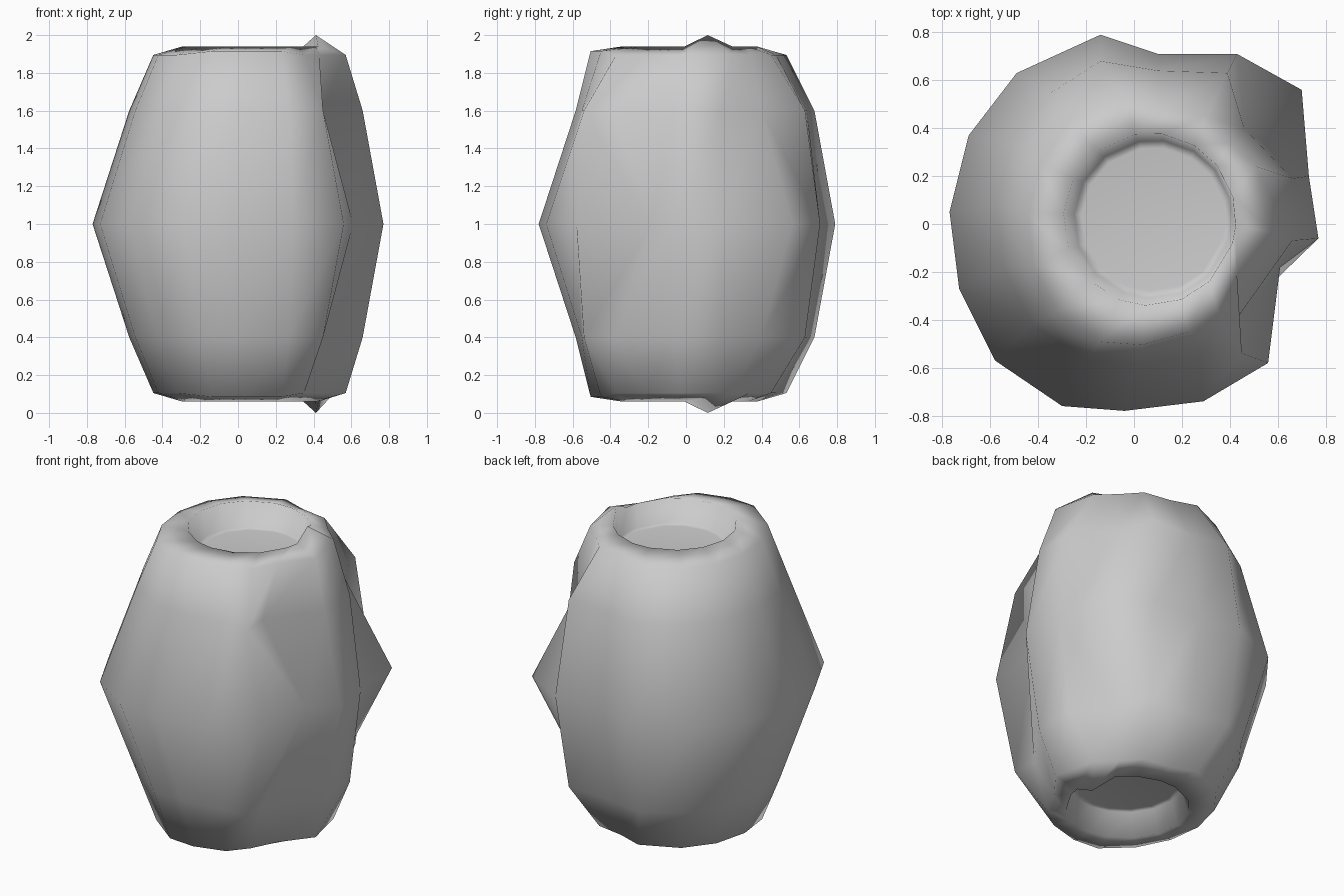
import bpy, bmesh
from math import atan2, cos, sin

cube = bpy.data.objects.get("Cube")
if cube:
    bpy.data.objects.remove(cube, do_unlink=True)

# Single grey material
grey = bpy.data.materials.new("plain_grey")
grey.use_nodes = True
COLOR = (0.6, 0.6, 0.6, 1)
grey.diffuse_color = COLOR
grey.node_tree.nodes["Principled BSDF"].inputs["Base Color"].default_value = COLOR

# Irregular outline at the waist, counter-clockwise
OUTLINE = [(0.77, -0.06), (0.73, 0.20), (0.70, 0.56), (0.43, 0.71), (0.10, 0.71),
           (-0.14, 0.79), (-0.49, 0.63), (-0.69, 0.37), (-0.77, 0.05), (-0.73, -0.27),
           (-0.58, -0.57), (-0.30, -0.76), (-0.04, -0.78), (0.29, -0.74),
           (0.56, -0.58), (0.61, -0.18)]
SPIKE = 1

# Dented columns that stray from the scaled outline
SHOULDER_DENTS = {0: (0.66, -0.07), 1: (0.66, 0.19), 2: (0.46, 0.40), 3: (0.39, 0.63),
                  4: (0.10, 0.64), 5: (-0.14, 0.68), 14: (0.45, -0.54), 15: (0.44, -0.38)}
EDGE_DENTS = {0: (0.57, -0.03), 1: (0.51, 0.24), 2: (0.40, 0.34), 3: (0.30, 0.45),
              13: (0.23, -0.45), 14: (0.35, -0.37), 15: (0.43, -0.21)}

# Waist faces folded along a chosen diagonal, so the dents read as sharp fins
RISING_FOLDS = (1,)
FALLING_FOLDS = (2, 14)


def scaled(factor, dx, dy, dents):
    points = [(x * factor + dx, y * factor + dy) for x, y in OUTLINE]
    for i, point in dents.items():
        points[i] = point
    return points


def circle(radius, cx, cy):
    angles = [atan2(y, x) for x, y in OUTLINE]
    return [(cx + radius * cos(a), cy + radius * sin(a)) for a in angles]


# Rings of one half as (points, heights above the waist)
COUNT = len(OUTLINE)
edge_heights = [0.915 if y < -0.7 else 0.895 for x, y in OUTLINE]
rim_heights = [1.0 if i == SPIKE else 0.94 for i in range(COUNT)]
HALF = [
    (scaled(0.80, 0.04, 0.04, SHOULDER_DENTS), [0.60] * COUNT),
    (scaled(0.66, 0.06, 0.01, EDGE_DENTS), edge_heights),
    (circle(0.36, 0.065, 0.02), rim_heights),
    (circle(0.33, 0.08, 0.02), [0.79] * COUNT),
    (circle(0.30, 0.08, 0.02), [0.785] * COUNT),
]

bm = bmesh.new()


def add_ring(points, heights, side):
    return [bm.verts.new((x, y, 1 + side * h)) for (x, y), h in zip(points, heights)]


def bridge(a, b, side, folded):
    for i in range(COUNT):
        j = (i + 1) % COUNT
        faces = [[a[i], a[j], b[j], b[i]]]
        if folded and i in RISING_FOLDS:
            faces = [[a[i], a[j], b[j]], [a[i], b[j], b[i]]]
        elif folded and i in FALLING_FOLDS:
            faces = [[a[i], a[j], b[i]], [a[j], b[j], b[i]]]
        for face in faces:
            bm.faces.new(face if side > 0 else face[::-1])


# Mirrored halves growing from the shared waist
waist = add_ring(OUTLINE, [0] * COUNT, 1)
for side in (1, -1):
    previous = waist
    for points, heights in HALF:
        ring = add_ring(points, heights, side)
        bridge(previous, ring, side, previous is waist)
        previous = ring
    bm.faces.new(previous if side > 0 else previous[::-1])

mesh = bpy.data.meshes.new("barrel_body")
bm.to_mesh(mesh)
bm.free()
mesh.materials.append(grey)
body = bpy.data.objects.new("barrel_body", mesh)
bpy.context.collection.objects.link(body)

# Soft shading over the whole faceted shell
for face in mesh.polygons:
    face.use_smooth = True
